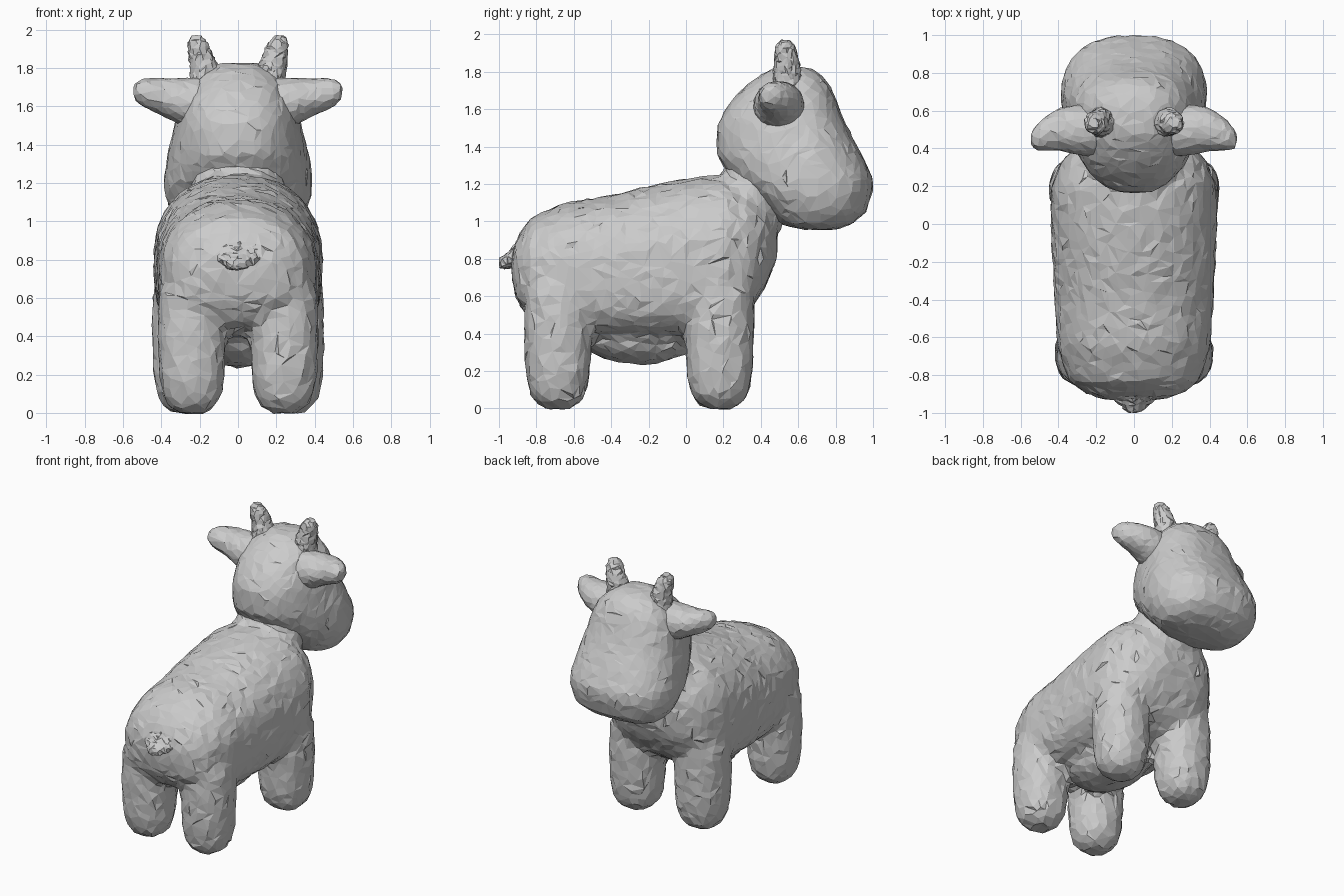
import bpy, bmesh, math, random
from mathutils import Vector

if "Cube" in bpy.data.objects:
    bpy.data.objects.remove(bpy.data.objects["Cube"])

random.seed(4)


def loft(name, axis, stations, n=2.0, sides=20, n_low=None):
    """Skin superellipse rings; station = (position, centre_u, centre_v, radius_u, radius_v).
    For axis x: u=y, v=z.  Axis y: u=x, v=z.  Axis z: u=x, v=y."""
    bm = bmesh.new()
    rings = []
    for p, cu, cv, ru, rv in stations:
        ring = []
        for i in range(sides):
            a = 2 * math.pi * i / sides
            c, s = math.cos(a), math.sin(a)
            k = n_low if n_low and s < 0 else n
            u = cu + ru * math.copysign(abs(c) ** (2 / k), c)
            v = cv + rv * math.copysign(abs(s) ** (2 / k), s)
            co = {'x': (p, u, v), 'y': (u, p, v), 'z': (u, v, p)}[axis]
            ring.append(bm.verts.new(co))
        rings.append(ring)
    for a, b in zip(rings, rings[1:]):
        for i in range(sides):
            j = (i + 1) % sides
            bm.faces.new((a[i], a[j], b[j], b[i]))
    bm.faces.new(rings[0])
    bm.faces.new(rings[-1])
    bmesh.ops.recalc_face_normals(bm, faces=bm.faces)
    return add(name, bm)


def add(name, bm):
    me = bpy.data.meshes.new(name)
    bm.to_mesh(me)
    bm.free()
    ob = bpy.data.objects.new(name, me)
    bpy.context.collection.objects.link(ob)
    return ob


def ellipsoid(name, centre, radii):
    bm = bmesh.new()
    bmesh.ops.create_icosphere(bm, subdivisions=3, radius=1)
    for v in bm.verts:
        v.co = Vector(c + r * k for c, r, k in zip(centre, radii, v.co))
    return add(name, bm)


def sculpt(parts, name, voxel, ratio, jitter, smooth=3):
    """Fuse parts into one skin, roughen it slightly and reduce it to flat facets."""
    bpy.ops.object.select_all(action='DESELECT')
    for p in parts:
        p.select_set(True)
    ob = parts[0]
    bpy.context.view_layer.objects.active = ob
    if len(parts) > 1:
        bpy.ops.object.join()
    ob.name = name
    m = ob.modifiers.new("fuse", 'REMESH')
    m.mode, m.voxel_size = 'VOXEL', voxel
    m = ob.modifiers.new("soften", 'SMOOTH')
    m.factor, m.iterations = 0.5, smooth
    for mod in list(ob.modifiers):
        bpy.ops.object.modifier_apply(modifier=mod.name)
    for v in ob.data.vertices:
        v.co += Vector(random.uniform(-jitter, jitter) for _ in range(3))
    m = ob.modifiers.new("facets", 'DECIMATE')
    m.ratio = ratio
    bpy.ops.object.modifier_apply(modifier=m.name)
    for f in ob.data.polygons:
        f.use_smooth = False
    return ob


# Body: y, underside z, top z, half width
profile = [(-.93, .68, .84, .14), (-.90, .57, .92, .25), (-.83, .47, 1.02, .345),
           (-.65, .40, 1.10, .405), (-.40, .38, 1.14, .42), (-.20, .37, 1.19, .43),
           (0, .38, 1.23, .44), (.20, .42, 1.25, .44), (.34, .52, 1.21, .38),
           (.43, .66, 1.14, .28), (.485, .80, 1.06, .15)]
parts = [loft("torso", 'y', [(y, 0, (a + b) / 2, w, (b - a) / 2) for y, a, b, w in profile],
              2.15, 32, 3.4)]

# Neck
parts.append(ellipsoid("neck", (0, .36, 1.13), (.25, .18, .3)))

# Legs with rounded feet
for side in (-1, 1):
    for x, y, k in ((.265, .18, 1), (.24, -.685, .97)):
        parts.append(loft("leg", 'z', [(z, side * x, y, r * k, r * k) for z, r in
                          ((0, .075), (.03, .12), (.08, .153), (.18, .176),
                           (.4, .186), (.62, .18), (.75, .12))], 2.3))

# Udder under the belly
parts.append(ellipsoid("udder", (0, -.25, .40), (.24, .33, .165)))
sculpt(parts, "body_and_legs", .026, .16, .006)

# Head: z, back y, front y, half width
slices = [(.955, .64, .80, .20), (.985, .50, .89, .30), (1.05, .44, .965, .355),
          (1.15, .33, .995, .39), (1.22, .25, 1.005, .395), (1.35, .165, .945, .38),
          (1.5, .16, .865, .35), (1.6, .21, .82, .33), (1.7, .29, .785, .28),
          (1.77, .38, .74, .21), (1.825, .47, .66, .12)]
head = loft("head", 'z', [(z, 0, (a + b) / 2, w, (b - a) / 2) for z, a, b, w in slices],
            2.5, 28)
for v in head.data.vertices:
    v.co.x *= min(1, .75 + .5 * max(0, v.co.y - .17))
sculpt([head], "head", .03, .2, .004)

for side, label in ((-1, "left"), (1, "right")):
    # Ears
    ear = loft("ear", 'x', [(side * x, y, z, ry, rz) for x, y, z, ry, rz in
               ((.18, .49, 1.60, .14, .15), (.30, .50, 1.625, .135, .125),
                (.40, .50, 1.65, .115, .098), (.49, .47, 1.67, .085, .078),
                (.545, .445, 1.68, .045, .045))])
    sculpt([ear], label + "_ear", .022, .22, .003, 2)
    # Horns
    horn = loft("horn", 'z', [(z, side * x, y, r, r) for z, x, y, r in
                ((1.68, .16, .54, .095), (1.77, .168, .54, .08), (1.87, .195, .54, .067),
                 (1.93, .21, .53, .056), (1.97, .218, .53, .03))], 2, 14)
    sculpt([horn], label + "_horn", .018, .4, .006, 1)

# Tail tuft
tail = loft("tail", 'y', [(-.80, 0, .88, .17, .09), (-.90, 0, .83, .15, .07),
                          (-.95, 0, .79, .09, .045), (-1.0, 0, .775, .035, .03)], 2, 14)
sculpt([tail], "tail", .018, .4, .006, 1)
